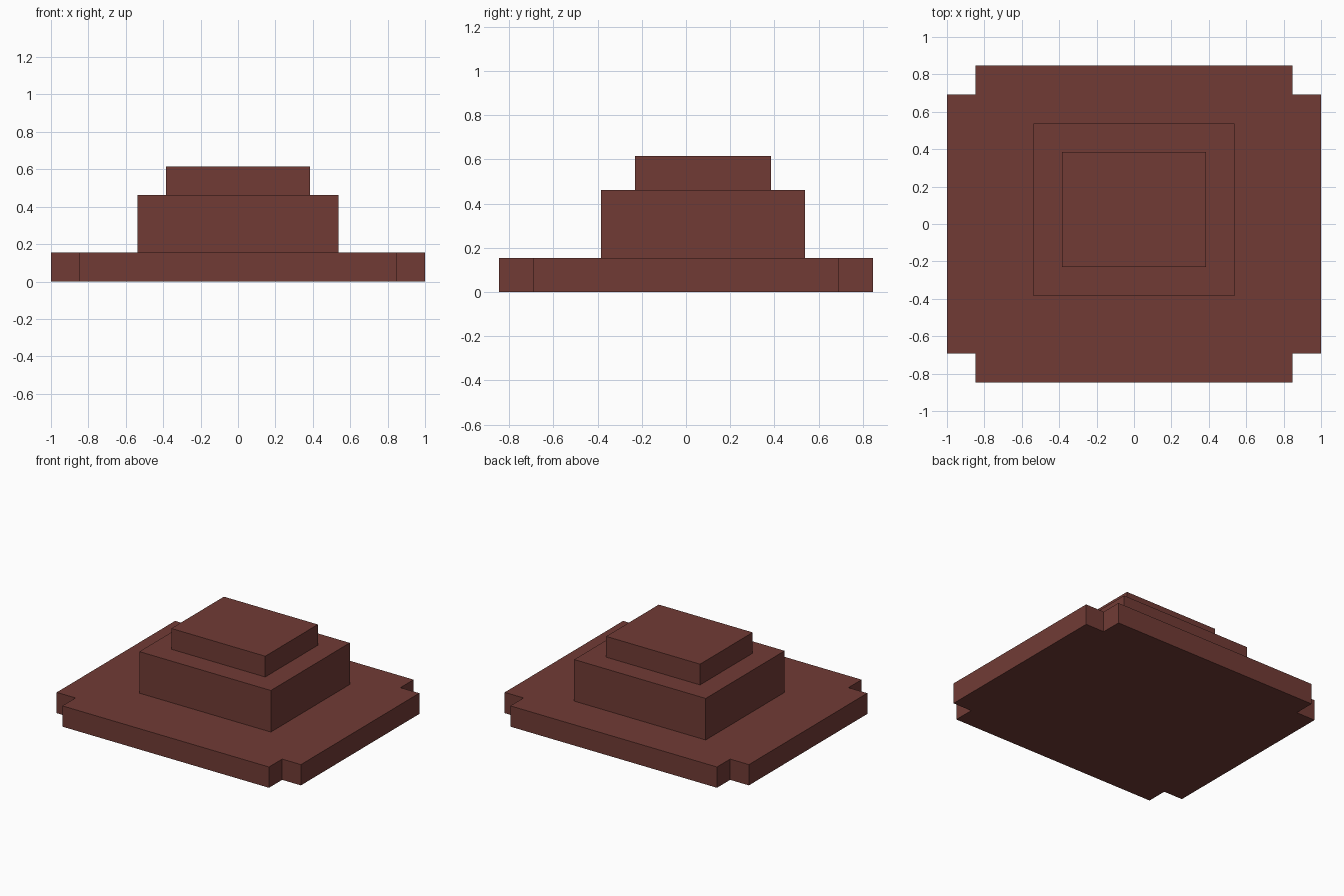
import bpy
import bmesh

cube = bpy.data.objects.get("Cube")
if cube:
    bpy.data.objects.remove(cube, do_unlink=True)

U = 2 / 13  # grid unit: the base is 13 units wide

# Single reddish brown material
COLOUR = (0.165, 0.044, 0.036, 1)
brown = bpy.data.materials.new("reddish_brown")
brown.use_nodes = True
brown.diffuse_color = COLOUR
bsdf = next(n for n in brown.node_tree.nodes if n.type == "BSDF_PRINCIPLED")
bsdf.inputs["Base Color"].default_value = COLOUR
bsdf.inputs["Roughness"].default_value = 0.8


def slab(name, outline, z0, z1):
    """Extrude a counter-clockwise outline (in units) from z0 up to z1."""
    bm = bmesh.new()
    face = bm.faces.new([bm.verts.new((x * U, y * U, z0 * U)) for x, y in outline])
    top = bmesh.ops.extrude_face_region(bm, geom=[face], use_keep_orig=True)
    verts = [g for g in top["geom"] if isinstance(g, bmesh.types.BMVert)]
    bmesh.ops.translate(bm, verts=verts, vec=(0, 0, (z1 - z0) * U))
    bmesh.ops.recalc_face_normals(bm, faces=bm.faces)
    mesh = bpy.data.meshes.new(name)
    bm.to_mesh(mesh)
    bm.free()
    mesh.materials.append(brown)
    obj = bpy.data.objects.new(name, mesh)
    bpy.context.collection.objects.link(obj)
    return obj


def rectangle(x, y0, y1):
    return [(-x, y0), (x, y0), (x, y1), (-x, y1)]


# Base plate with a square notch in each corner
X, Y, N = 6.5, 5.5, 1
base = [(X - N, -Y), (X - N, -Y + N), (X, -Y + N),
        (X, Y - N), (X - N, Y - N), (X - N, Y)]
base += [(-x, y) for x, y in reversed(base)]
slab("base_plate", base, 0, 1)

# Stepped blocks, set towards the back
slab("middle_block", rectangle(3.5, -2.5, 3.5), 1, 3)
slab("top_block", rectangle(2.5, -1.5, 2.5), 3, 4)
